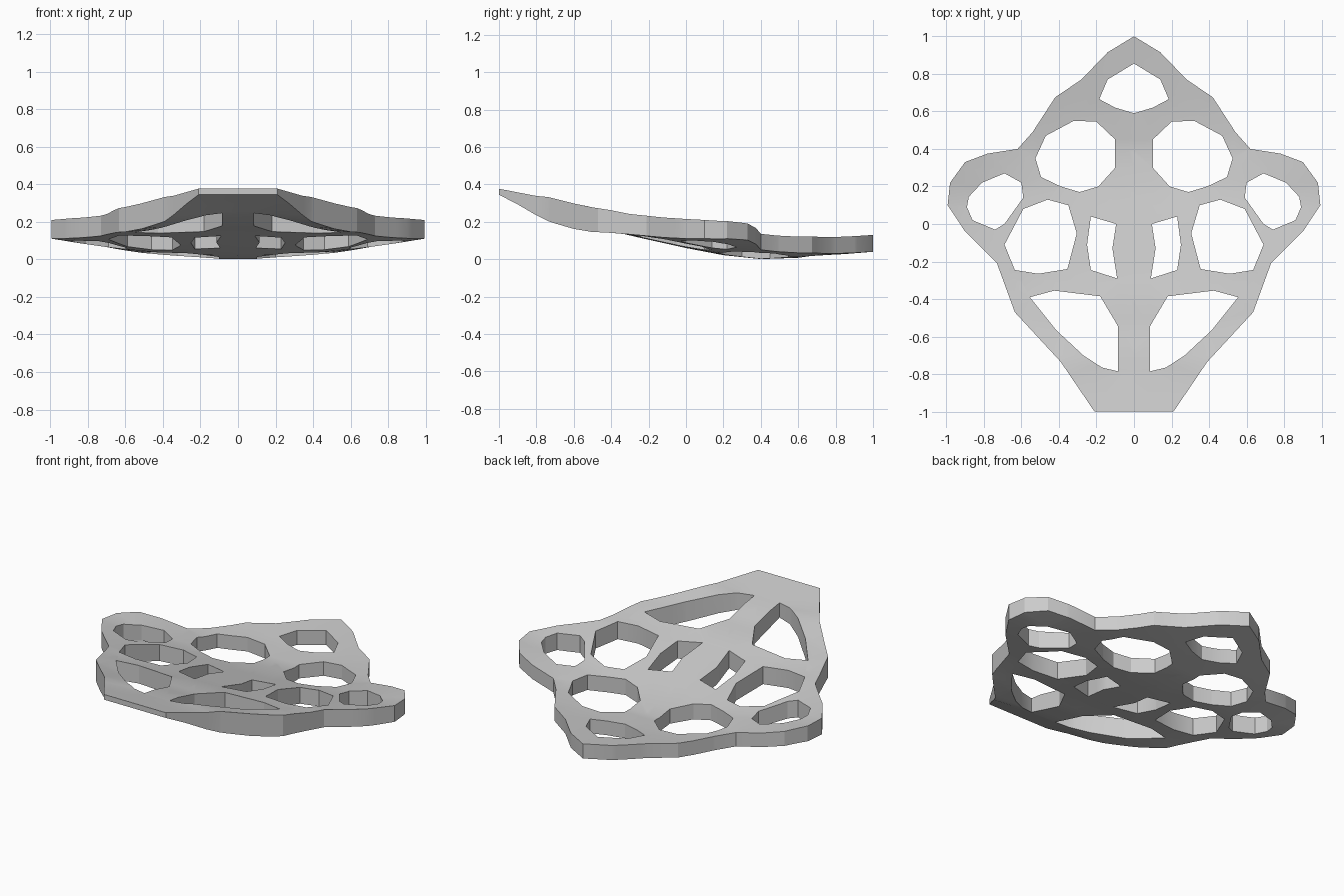
import bpy, bmesh, math

cube = bpy.data.objects.get("Cube")
if cube:
    bpy.data.objects.remove(cube, do_unlink=True)

# Half outline, from the back tip round to the front edge
OUTLINE = [(0, 1), (.14, .915), (.28, .77), (.42, .675), (.54, .49), (.62, .4),
           (.78, .375), (.9, .33), (.98, .22), (.993, .1), (.9, -.04),
           (.73, -.21), (.635, -.47), (.39, -.735), (.21, -1)]
# Half of the opening that crosses the centre line
BACK_HOLE = [(0, .855), (.14, .77), (.185, .665), (.1, .62), (0, .59)]
# Openings repeated on both sides
UPPER_HOLE = [(.1, .45), (.2, .545), (.32, .55), (.47, .47), (.525, .35),
              (.495, .25), (.39, .2), (.29, .17), (.19, .2), (.1, .3)]
WING_HOLE = [(.69, .27), (.6, .22), (.59, .14), (.69, 0), (.74, -.03),
             (.86, .02), (.89, .09), (.88, .145), (.81, .22)]
MIDDLE_HOLE = [(.46, .13), (.35, .1), (.305, -.05), (.355, -.24), (.51, -.265),
               (.635, -.245), (.69, -.11), (.59, .08)]
SLOT_HOLE = [(.23, .04), (.095, 0), (.115, -.13), (.09, -.29), (.23, -.245), (.25, -.11)]
FRONT_HOLE = [(.555, -.39), (.425, -.355), (.18, -.385), (.085, -.545),
              (.085, -.785), (.17, -.765), (.27, -.7), (.415, -.565)]

# Values along y: underside height, thickness and sideways curl
UNDERSIDE = [(-1, .345), (-.78, .245), (-.55, .18), (-.39, .15), (-.27, .12),
             (0, .06), (.2, .022), (.4, .001), (.6, .008), (1, .04)]
THICKNESS = [(-1, .032), (-.74, .1), (-.4, .11), (0, .105), (.4, .085), (1, .09)]
CURL = [(-1, 0), (-.75, -.2), (-.47, -.05), (-.25, .03), (.1, .07), (.4, .13), (1, .1)]


def sample(table, y):
    """Linear lookup in a table of (y, value)."""
    y = max(table[0][0], min(table[-1][0], y))
    for (a, va), (b, vb) in zip(table, table[1:]):
        if y <= b:
            return va + (vb - va) * (y - a) / (b - a)
    return table[-1][1]


def flip(points):
    return [(-x, y) for x, y in points]


def symmetric(half):
    """Close a half loop across the centre line."""
    return half + [(-x, y) for x, y in reversed(half) if x > 0]


loops = [symmetric(OUTLINE), symmetric(BACK_HOLE)]
for hole in (UPPER_HOLE, WING_HOLE, MIDDLE_HOLE, SLOT_HOLE, FRONT_HOLE):
    loops += [hole, flip(hole)]

# Flat sheet with openings
bm = bmesh.new()
for loop in loops:
    vs = [bm.verts.new((x, y, 0)) for x, y in loop]
    for i, v in enumerate(vs):
        bm.edges.new((v, vs[(i + 1) % len(vs)]))
bmesh.ops.triangle_fill(bm, use_beauty=True, use_dissolve=False, edges=bm.edges[:])

# Cut into strips so that the sheet can bend
cuts = [((0, i / 10, 0), (0, 1, 0)) for i in range(-9, 10)]
cuts += [((i / 5, 0, 0), (1, 0, 0)) for i in range(-4, 5)]
for co, no in cuts:
    bmesh.ops.bisect_plane(bm, geom=bm.verts[:] + bm.edges[:] + bm.faces[:],
                           dist=1e-4, plane_co=co, plane_no=no)

# Thicken and bend
lower = bm.verts[:]
ext = bmesh.ops.extrude_face_region(bm, geom=bm.faces[:], use_keep_orig=True)
upper = [g for g in ext["geom"] if isinstance(g, bmesh.types.BMVert)]
for v in lower:
    x, y = v.co.x, v.co.y
    v.co.z = sample(UNDERSIDE, y) + sample(CURL, y) * x * x
for v in upper:
    x, y = v.co.x, v.co.y
    v.co.z = (sample(UNDERSIDE, y) + sample(THICKNESS, y)
              + max(0, sample(CURL, y)) * x * x)
bmesh.ops.recalc_face_normals(bm, faces=bm.faces[:])

mesh = bpy.data.meshes.new("perforated_plate")
bm.to_mesh(mesh)
bm.free()
plate = bpy.data.objects.new("perforated_plate", mesh)
bpy.context.collection.objects.link(plate)

# Single grey colour
grey = bpy.data.materials.new("light_grey")
grey.use_nodes = True
colour = (.6, .6, .6, 1)
grey.diffuse_color = colour
grey.node_tree.nodes["Principled BSDF"].inputs["Base Color"].default_value = colour
mesh.materials.append(grey)

bpy.ops.object.select_all(action='DESELECT')
plate.select_set(True)
bpy.context.view_layer.objects.active = plate
bpy.ops.object.shade_smooth_by_angle(angle=math.radians(20))
